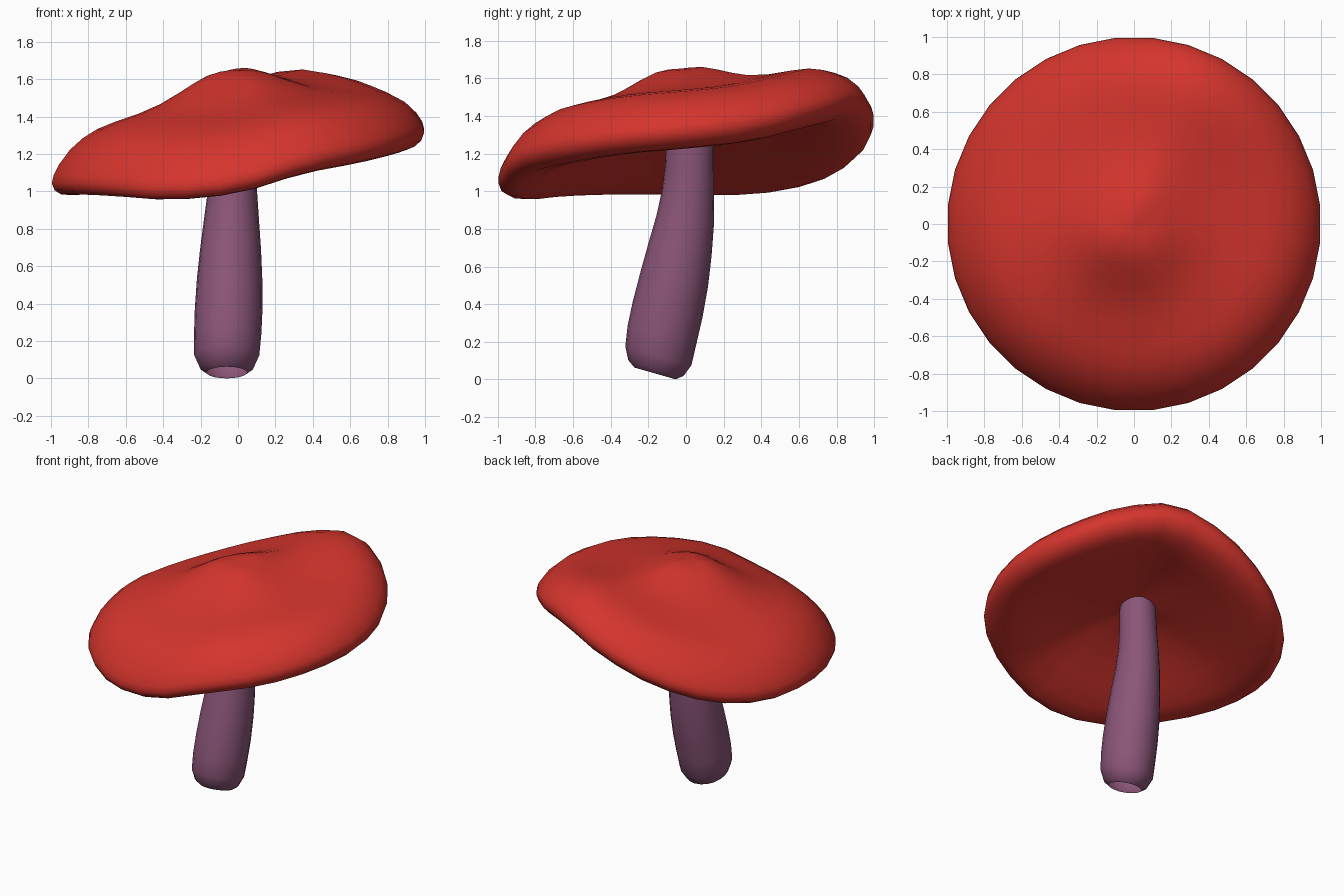
import bpy, bmesh, math
from mathutils import Vector

if "Cube" in bpy.data.objects:
    bpy.data.objects.remove(bpy.data.objects["Cube"])


def material(name, rgb):
    m = bpy.data.materials.new(name)
    m.diffuse_color = (*rgb, 1)
    m.use_nodes = True
    m.node_tree.nodes["Principled BSDF"].inputs["Base Color"].default_value = m.diffuse_color
    return m


def catmull(a, b, c, d, t):
    return 0.5 * (2 * b + (c - a) * t + (2 * a - 5 * b + 4 * c - d) * t * t
                  + (3 * b - a - 3 * c + d) * t ** 3)


def skin(name, rings, poles, mat, angle):
    """Join rings of points into a smooth surface; a pole of None leaves that end open."""
    bm = bmesh.new()
    vs = [[bm.verts.new(p) for p in ring] for ring in rings]
    n = len(vs[0])
    for a, b in zip(vs, vs[1:]):
        for i in range(n):
            j = (i + 1) % n
            bm.faces.new((a[i], a[j], b[j], b[i]))
    for ring, pole in zip((vs[0], vs[-1]), poles):
        if pole is not None:
            c = bm.verts.new(pole)
            for i in range(n):
                bm.faces.new((ring[i], ring[(i + 1) % n], c))
    bmesh.ops.recalc_face_normals(bm, faces=bm.faces)
    me = bpy.data.meshes.new(name)
    bm.to_mesh(me)
    bm.free()
    me.materials.append(mat)
    ob = bpy.data.objects.new(name, me)
    bpy.context.collection.objects.link(ob)
    bpy.context.view_layer.objects.active = ob
    ob.select_set(True)
    bpy.ops.object.shade_smooth_by_angle(angle=math.radians(angle))
    ob.select_set(False)


red = material("cap red", (0.66, 0.035, 0.026))
purple = material("stem purple", (0.26, 0.092, 0.19))

# Cap: a domed profile whose rim rises and falls around the circle
RIM = [1.34, 1.385, 1.465, 1.51, 1.39, 1.24, 1.12, 1.06,
       1.06, 1.06, 1.05, 1.03, 1.07, 1.185, 1.25, 1.305]
TOP = [(0.07, 1.645), (0.14, 1.63), (0.21, 1.60), (0.3, 1.555), (0.4, 1.51),
       (0.52, 1.475), (0.65, 1.45), (0.75, 1.425), (0.83, 1.388), (0.9, 1.337),
       (0.96, 1.268), (0.99, 1.215), (1.0, 1.175)]
UNDER = [(0.985, 1.135), (0.95, 1.108), (0.9, 1.098), (0.8, 1.112), (0.65, 1.165),
         (0.5, 1.22), (0.3, 1.28), (0.12, 1.31)]
SEGMENTS = 32
KNOB = (-0.03, -0.04)   # the raised middle sits a little off centre


def rim_offset(i):
    k, t = divmod(i * len(RIM) / SEGMENTS, 1)
    return catmull(*[RIM[(int(k) + d) % len(RIM)] for d in (-1, 0, 1, 2)], t) - 1.19


def cap_ring(r, z, shift):
    ring = []
    for i in range(SEGMENTS):
        a = math.tau * (i + 0.5) / SEGMENTS
        ring.append((r * math.cos(a) + KNOB[0] * shift, r * math.sin(a) + KNOB[1] * shift,
                     z + rim_offset(i + 0.5) * r ** 1.2))
    return ring


cap_rings = [cap_ring(r, z, 1 - r) for r, z in TOP] + [cap_ring(r, z, 0) for r, z in UNDER]
skin("cap", cap_rings, ((*KNOB, 1.65), (0, 0, 1.315)), red, 80)

# Stem: tilted rings (x, y, z, radius, tilt in degrees) along a bent axis, open at the foot
STEM = [(-0.06, -0.165, 0.032, 0.108, 16), (-0.06, -0.160, 0.06, 0.145, 16),
        (-0.06, -0.147, 0.125, 0.174, 16), (-0.055, -0.127, 0.24, 0.18, 14),
        (-0.05, -0.098, 0.37, 0.181, 13), (-0.045, -0.063, 0.53, 0.175, 12),
        (-0.04, -0.032, 0.69, 0.163, 11), (-0.035, -0.004, 0.85, 0.147, 8),
        (-0.03, 0.012, 1.0, 0.132, 5), (-0.02, 0.02, 1.15, 0.123, 2),
        (-0.015, 0.022, 1.28, 0.12, 0), (-0.01, 0.022, 1.36, 0.11, 0)]
stem_rings = []
for x, y, z, r, tilt in STEM:
    t = math.radians(tilt)
    ry = r * 1.05
    stem_rings.append([Vector((x + r * math.cos(a), y + ry * math.sin(a) * math.cos(t),
                               z - ry * math.sin(a) * math.sin(t)))
                       for a in (math.tau * i / 20 for i in range(20))])
skin("stem", stem_rings, (None, None), purple, 80)
